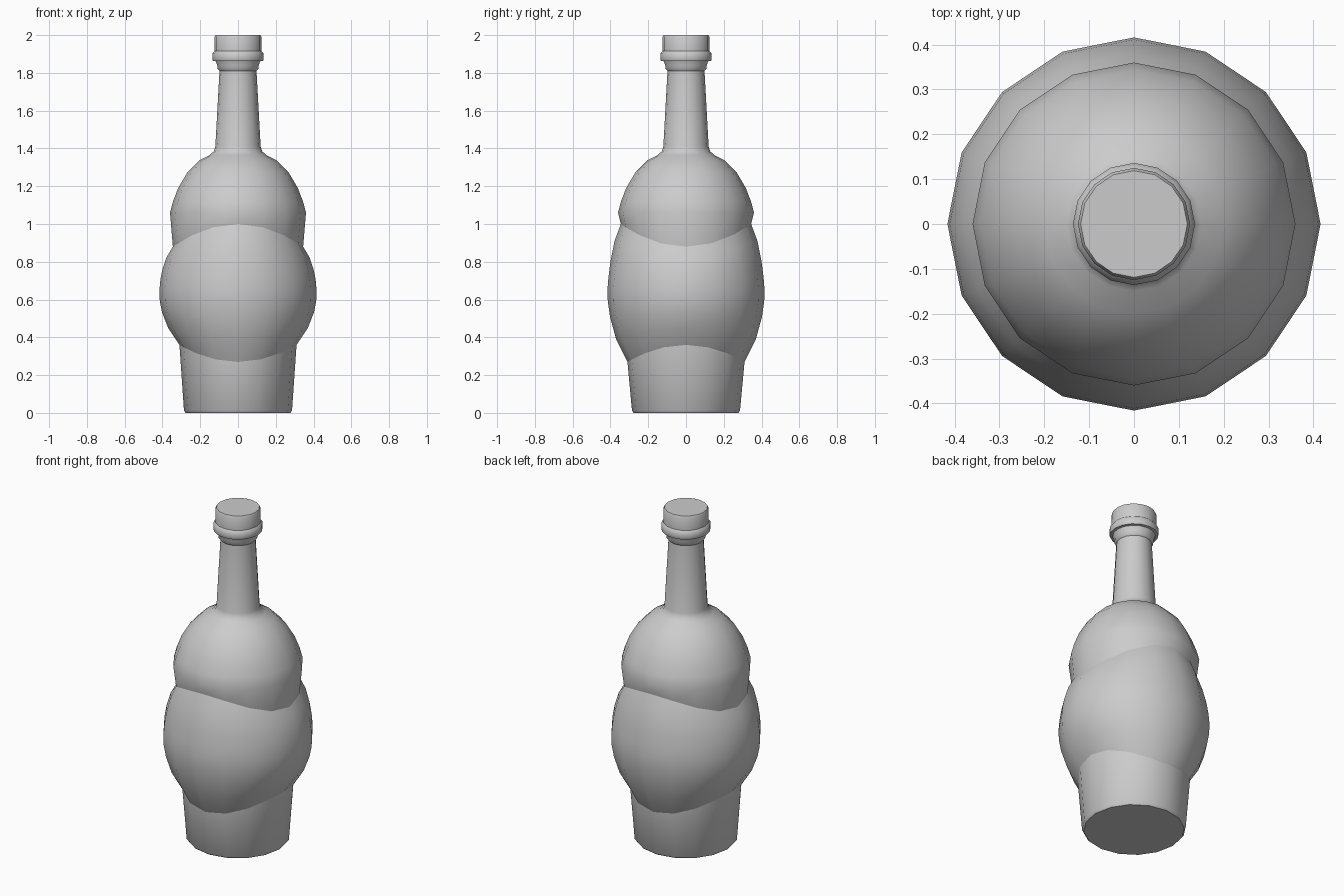
import bpy, bmesh, math

SIDES = 16

cube = bpy.data.objects.get("Cube")
if cube:
    bpy.data.objects.remove(cube, do_unlink=True)

grey = bpy.data.materials.new("plain_grey")
grey.use_nodes = True
colour = (0.6, 0.6, 0.6, 1)
grey.diffuse_color = colour
grey.node_tree.nodes["Principled BSDF"].inputs["Base Color"].default_value = colour


def lathe(name, profile, cap_bottom=False, cap_top=False, angle=40):
    """Spin (radius, height, wave) rows; wave lifts front/back and lowers the sides."""
    bm = bmesh.new()
    rings = []
    for r, z, wave in profile:
        ring = []
        for i in range(SIDES):
            a = math.tau * i / SIDES
            ring.append(bm.verts.new((r * math.cos(a), r * math.sin(a),
                                      z - wave * math.cos(2 * a))))
        rings.append(ring)
    for low, high in zip(rings, rings[1:]):
        for i in range(SIDES):
            j = (i + 1) % SIDES
            bm.faces.new((low[i], low[j], high[j], high[i]))
    if cap_bottom:
        bm.faces.new(rings[0][::-1])
    if cap_top:
        bm.faces.new(rings[-1])
    mesh = bpy.data.meshes.new(name)
    bm.to_mesh(mesh)
    bm.free()
    mesh.materials.append(grey)
    obj = bpy.data.objects.new(name, mesh)
    bpy.context.collection.objects.link(obj)
    bpy.ops.object.select_all(action='DESELECT')
    obj.select_set(True)
    bpy.context.view_layer.objects.active = obj
    bpy.ops.object.shade_smooth_by_angle(angle=math.radians(angle))
    return obj


# Tapered foot with a wavy upper rim
lathe("base", [(0.277, 0, 0), (0.286, 0.012, 0), (0.31, 0.315, -0.045)],
      cap_bottom=True)

# Round belly, taller at the front and back than at the sides
lathe("belly", [(0.31, 0.315, -0.045), (0.37, 0.42, -0.03), (0.402, 0.52, -0.012),
                (0.414, 0.59, 0), (0.416, 0.65, 0), (0.411, 0.71, 0.004),
                (0.4, 0.78, 0.02), (0.378, 0.868, 0.043), (0.345, 0.94, 0.06)])

# Domed shoulder flowing into the neck
lathe("shoulder_and_neck", [(0.345, 0.94, 0.06), (0.36, 1.06, 0), (0.344, 1.12, 0),
                            (0.317, 1.19, 0), (0.27, 1.27, 0), (0.2, 1.34, 0),
                            (0.15, 1.365, 0), (0.128, 1.385, 0), (0.12, 1.41, 0),
                            (0.098, 1.81, 0)], angle=60)

# Lip below the collar
lathe("neck_lip", [(0.098, 1.81, 0), (0.108, 1.822, 0), (0.11, 1.84, 0),
                   (0.118, 1.862, 0)])

# Collar ring
lathe("collar", [(0.118, 1.862, 0), (0.133, 1.864, 0), (0.136, 1.872, 0),
                 (0.136, 1.902, 0), (0.125, 1.915, 0)])

# Stopper on top
lathe("stopper", [(0.125, 1.915, 0), (0.125, 1.988, 0), (0.119, 2, 0)],
      cap_top=True, angle=60)
